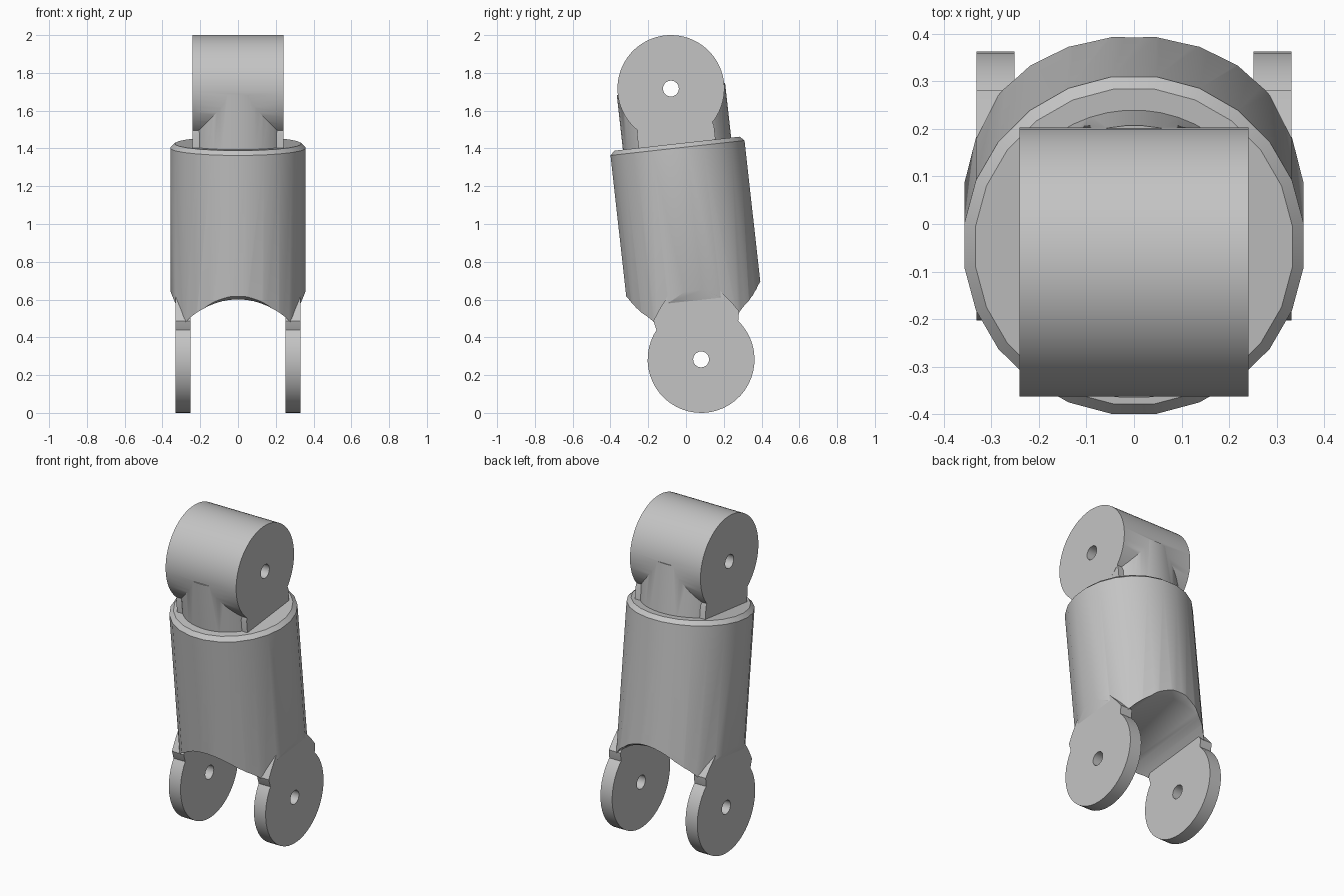
import bpy
import bmesh
import math
from mathutils import Matrix

cube = bpy.data.objects.get("Cube")
if cube:
    bpy.data.objects.remove(cube, do_unlink=True)

TILT = math.radians(6.36)   # lean of the whole link
PIN = 0.7215                # pin distance from the middle, along the link
PLACE = Matrix.Translation((0, 0, 1)) @ Matrix.Rotation(TILT, 4, 'X')
AXES = {'X': Matrix.Rotation(math.pi / 2, 4, 'Y'),
        'Y': Matrix.Rotation(-math.pi / 2, 4, 'X'),
        'Z': Matrix.Identity(4)}

grey = bpy.data.materials.new("plain_grey")
grey.use_nodes = True
grey.diffuse_color = (0.55, 0.55, 0.55, 1)
grey.node_tree.nodes["Principled BSDF"].inputs["Base Color"].default_value = (0.55, 0.55, 0.55, 1)


def finish(bm, name):
    bmesh.ops.recalc_face_normals(bm, faces=bm.faces[:])
    mesh = bpy.data.meshes.new(name)
    bm.to_mesh(mesh)
    bm.free()
    mesh.materials.append(grey)
    obj = bpy.data.objects.new(name, mesh)
    obj.matrix_world = PLACE
    bpy.context.collection.objects.link(obj)
    return obj


def lathe(name, profile, axis='Z', centre=(0, 0, 0), sides=48):
    """Solid of revolution from (radius, height) pairs."""
    bm = bmesh.new()
    rings = []
    for r, h in profile:
        angles = [2 * math.pi * (i + 0.5) / sides for i in range(sides)]
        rings.append([bm.verts.new((r * math.cos(a), r * math.sin(a), h)) for a in angles])
    for a, b in zip(rings, rings[1:]):
        for i in range(sides):
            j = (i + 1) % sides
            bm.faces.new((a[i], a[j], b[j], b[i]))
    bm.faces.new(rings[0])
    bm.faces.new(rings[-1])
    bm.transform(Matrix.Translation(centre) @ AXES[axis])
    return finish(bm, name)


def prism(name, outline, place, start, end):
    """Outline of 2D points swept from start to end; place maps (u, v, w) to xyz."""
    bm = bmesh.new()
    a, b = [[bm.verts.new(place(u, v, w)) for u, v in outline] for w in (start, end)]
    bm.faces.new(a)
    bm.faces.new(b)
    for i in range(len(a)):
        j = (i + 1) % len(a)
        bm.faces.new((a[i], a[j], b[j], b[i]))
    return finish(bm, name)


def combine(obj, other, operation):
    bpy.context.view_layer.update()
    mod = obj.modifiers.new(operation, 'BOOLEAN')
    mod.operation, mod.solver, mod.object = operation, 'EXACT', other
    bpy.context.view_layer.objects.active = obj
    bpy.ops.object.modifier_apply(modifier=mod.name)
    bpy.data.objects.remove(other, do_unlink=True)


def drill(obj, height):
    combine(obj, lathe("pin_cutter", [(0.042, -0.6), (0.042, 0.6)], 'X', (0, 0, height), 24), 'DIFFERENCE')


# Main sleeve with chamfered top
body = lathe("sleeve", [(0.36, -0.62), (0.36, 0.405), (0.336, 0.428)], sides=24)

# Arched fork opening with a flared lip
combine(body, lathe("arch_cutter",
                    [(0.42, -0.42), (0.38, -0.35), (0.362, -0.31),
                     (0.362, 0.31), (0.38, 0.35), (0.42, 0.42)],
                    'Y', (0, 0, -0.729), 64), 'DIFFERENCE')

# Flats on both outer flanks of the fork
for side in (-1, 1):
    flat = [(0.33, -0.9), (0.33, -0.41), (0.365, -0.34), (0.45, -0.34), (0.45, -0.9)]
    combine(body, prism("flat_cutter", flat, lambda u, v, w: (side * u, w, v), -0.5, 0.5), 'DIFFERENCE')

# Fork ears: round pads with tapered necks
ears = []
for side, name in ((1, "left_fork_ear"), (-1, "right_fork_ear")):
    ear = lathe(name, [(0.283, -0.04), (0.283, 0.04)], 'X', (side * 0.291, 0, -PIN))
    half = [(0.19, -0.6), (0.218, -0.54), (0.228, -0.49), (0.195, -0.44), (0.14, -0.37)]
    outline = half + [(-y, z) for y, z in reversed(half)]
    neck = prism("ear_neck", outline, lambda u, v, w: (side * w, u, v), 0.251, 0.331)
    combine(ear, neck, 'UNION')
    drill(ear, -PIN)
    ears.append(ear)

# Top knuckle: cross barrel on a neck trimmed to the barrel width
head = lathe("top_knuckle", [(0.289, 0.38), (0.289, 0.72)])
slab = [(-0.24, -0.4), (0.24, -0.4), (0.24, 0.4), (-0.24, 0.4)]
combine(head, prism("trim", slab, lambda u, v, w: (u, v, w), 0, 1), 'INTERSECT')
core = [(-0.205, 0.37), (0.205, 0.37), (0.205, 0.5), (0.15, 0.72), (-0.15, 0.72), (-0.205, 0.5)]
combine(head, prism("core", core, lambda u, v, w: (w, u, v), -0.2405, 0.2405), 'UNION')
combine(head, lathe("barrel", [(0.283, -0.241), (0.283, 0.241)], 'X', (0, 0, PIN), 64), 'UNION')
drill(head, PIN)

# Smooth shading with crisp edges
for obj in [body, head] + ears:
    bpy.ops.object.select_all(action='DESELECT')
    obj.select_set(True)
    bpy.context.view_layer.objects.active = obj
    bpy.ops.object.shade_smooth_by_angle(angle=math.radians(30))
